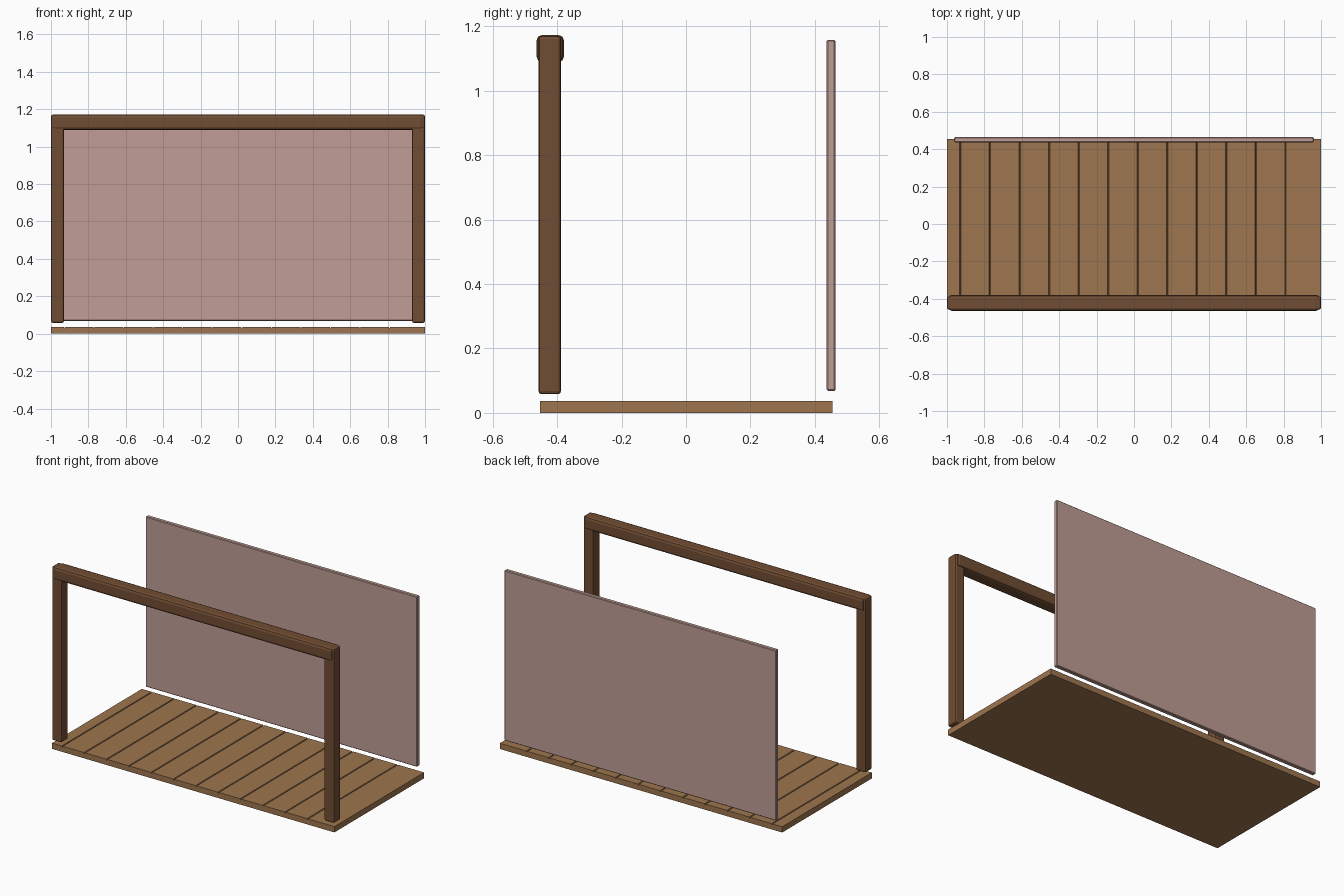
import bpy
import bmesh

cube = bpy.data.objects.get("Cube")
if cube:
    bpy.data.objects.remove(cube, do_unlink=True)


def make_material(name, rgb):
    mat = bpy.data.materials.new(name)
    mat.use_nodes = True
    colour = (*rgb, 1.0)
    mat.diffuse_color = colour
    bsdf = next(n for n in mat.node_tree.nodes if n.type == "BSDF_PRINCIPLED")
    bsdf.inputs["Base Color"].default_value = colour
    return mat


dark_wood = make_material("dark wood", (0.165, 0.075, 0.033))
light_wood = make_material("light wood", (0.34, 0.18, 0.077))
pink_panel = make_material("dusty pink", (0.53, 0.34, 0.3))


def add_object(name, bm, mat):
    bmesh.ops.recalc_face_normals(bm, faces=bm.faces)
    mesh = bpy.data.meshes.new(name)
    bm.to_mesh(mesh)
    bm.free()
    mesh.materials.append(mat)
    obj = bpy.data.objects.new(name, mesh)
    bpy.context.collection.objects.link(obj)
    return obj


def beveled_box(name, low, high, bevel, segments, mat):
    bm = bmesh.new()
    bmesh.ops.create_cube(bm, size=1)
    for v in bm.verts:
        v.co = [lo if c < 0 else hi for c, lo, hi in zip(v.co, low, high)]
    bmesh.ops.bevel(bm, geom=bm.edges[:], offset=bevel, segments=segments,
                    profile=0.5, affect="EDGES")
    return add_object(name, bm, mat)


# Floor: plank profile with narrow grooves, extruded from front to back
TOP, GROOVE, DEPTH = 0.037, 0.004, 0.008
profile = [(-1, 0), (-1, TOP)]
for i in range(12):
    x = -0.928 + i * 0.158
    profile += [(x - GROOVE, TOP), (x, TOP - DEPTH), (x + GROOVE, TOP)]
profile += [(1, TOP), (1, 0)]

bm = bmesh.new()
face = bm.faces.new([bm.verts.new((x, -0.453, z)) for x, z in profile])
extruded = bmesh.ops.extrude_face_region(bm, geom=[face])
new_verts = [g for g in extruded["geom"] if isinstance(g, bmesh.types.BMVert)]
bmesh.ops.translate(bm, verts=new_verts, vec=(0, 0.908, 0))
add_object("plank_floor", bm, light_wood)

# Front frame: two posts and a slightly thicker beam
for side, name in ((-1, "right_post"), (1, "left_post")):
    x0, x1 = sorted((side * 0.93, side * 1.0))
    beveled_box(name, (x0, -0.458, 0.058), (x1, -0.388, 1.171), 0.01, 2, dark_wood)
beveled_box("top_beam", (-0.99, -0.464, 1.09), (0.99, -0.379, 1.173), 0.016, 2, dark_wood)

# Back wall panel
beveled_box("back_panel", (-0.962, 0.437, 0.068), (0.962, 0.464, 1.158), 0.004, 1, pink_panel)
